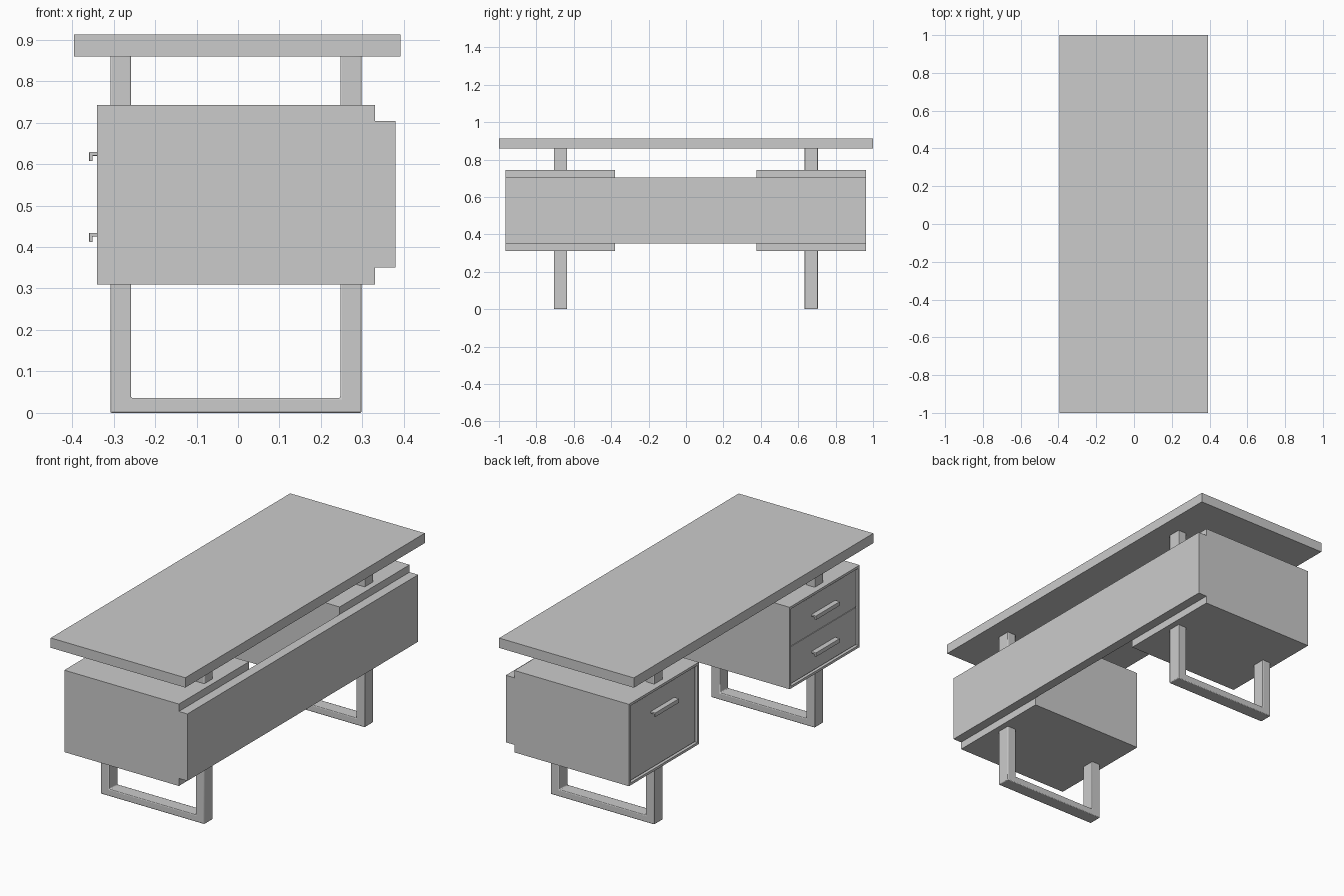
import bpy, bmesh
from mathutils import Vector

if "Cube" in bpy.data.objects:
    bpy.data.objects.remove(bpy.data.objects["Cube"])


def finish(name, bm, bevel=0.0):
    bmesh.ops.recalc_face_normals(bm, faces=bm.faces)
    me = bpy.data.meshes.new(name)
    bm.to_mesh(me)
    bm.free()
    ob = bpy.data.objects.new(name, me)
    bpy.context.collection.objects.link(ob)
    if bevel:
        mod = ob.modifiers.new("edge_bevel", 'BEVEL')
        mod.width, mod.segments = bevel, 2
    return ob


def box_mesh(lo, hi):
    bm = bmesh.new()
    bmesh.ops.create_cube(bm, size=1)
    lo, hi = Vector(lo), Vector(hi)
    for v in bm.verts:
        v.co = Vector(lo[i] + (v.co[i] + 0.5) * (hi[i] - lo[i]) for i in range(3))
    return bm


def box(name, lo, hi, bevel=0.0):
    return finish(name, box_mesh(lo, hi), bevel)


def extrude_profile(name, pts, y0, y1, bevel=0.0):
    """Extrude an x-z outline along y."""
    bm = bmesh.new()
    face = bm.faces.new([bm.verts.new((x, y0, z)) for x, z in pts])
    ext = bmesh.ops.extrude_face_region(bm, geom=[face])
    for g in ext["geom"]:
        if isinstance(g, bmesh.types.BMVert):
            g.co.y = y1
    return finish(name, bm, bevel)


X0, X1, Z0, Z1 = -0.34, 0.33, 0.31, 0.743
FRAME, RECESS, GAP = 0.018, 0.016, 0.003


def pedestal(name, y0, y1, drawers):
    # case with a recessed front on the -x side
    bm = box_mesh((X0, y0, Z0), (X1, y1, Z1))
    bm.normal_update()
    front = min(bm.faces, key=lambda f: f.calc_center_median().x)
    bmesh.ops.inset_region(bm, faces=[front], thickness=FRAME)
    ext = bmesh.ops.extrude_face_region(bm, geom=[front])
    for g in ext["geom"]:
        if isinstance(g, bmesh.types.BMVert):
            g.co.x += RECESS
    if front.is_valid:
        bmesh.ops.delete(bm, geom=[front], context='FACES_ONLY')
    finish(name + "_case", bm)

    # drawer fronts and hooked handles
    step = (Z1 - Z0 - 2 * FRAME) / drawers
    face_x = X0 + 0.008
    yc = (y0 + y1) / 2
    for i in range(drawers):
        top = Z1 - FRAME - i * step
        box(f"{name}_drawer_{i + 1}",
            (face_x, y0 + FRAME + GAP, top - step + GAP / 2),
            (X0 + RECESS + 0.002, y1 - FRAME - GAP, top - GAP / 2))
        h = 0.629 - i * 0.195
        xo = -0.359
        extrude_profile(f"{name}_handle_{i + 1}",
                        [(face_x + 0.002, h), (xo, h), (xo, h - 0.022), (xo + 0.008, h - 0.022),
                         (xo + 0.008, h - 0.009), (face_x + 0.002, h - 0.009)],
                        yc - 0.1, yc + 0.1, 0.0015)


# desktop
box("desktop", (-0.395, -1, 0.86), (0.392, 1, 0.912))

# drawer pedestals
pedestal("double_pedestal", -0.965, -0.38, 2)
pedestal("single_pedestal", 0.378, 0.962, 1)

# long back panel
box("modesty_panel", (0.33, -0.965, 0.35), (0.38, 0.962, 0.704))

# U-shaped leg frames running up to the desktop
u_shape = [(-0.308, 0), (0.298, 0), (0.298, 0.862), (0.247, 0.862),
           (0.247, 0.036), (-0.258, 0.036), (-0.258, 0.862), (-0.308, 0.862)]
for name, yc in (("leg_frame_front", -0.671), ("leg_frame_back", 0.669)):
    leg = extrude_profile(name, u_shape, yc - 0.036, yc + 0.036, 0.004)
    bpy.ops.object.select_all(action='DESELECT')
    leg.select_set(True)
    bpy.context.view_layer.objects.active = leg
    bpy.ops.object.shade_smooth_by_angle()
